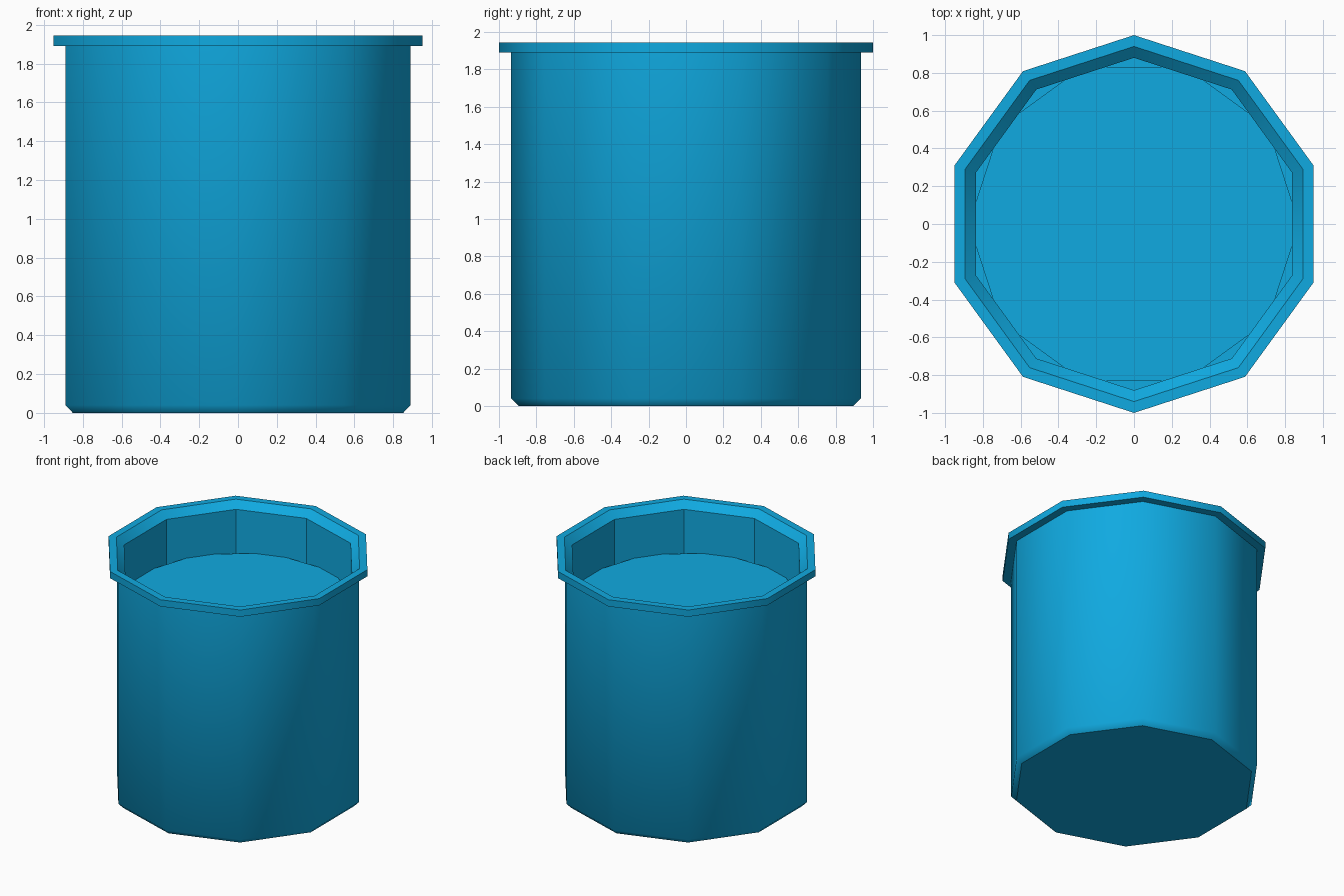
import bpy
import bmesh
from math import pi, cos, sin

cube = bpy.data.objects.get("Cube")
if cube:
    bpy.data.objects.remove(cube)

SIDES = 10

blue = bpy.data.materials.new("bright blue")
blue.use_nodes = True
colour = (0.005, 0.40, 0.75, 1)
blue.diffuse_color = colour
blue.node_tree.nodes["Principled BSDF"].inputs["Base Color"].default_value = colour


def lathe(name, profile, smooth_bands=(), soft_rings=(), turn=pi / 2):
    """Sweep (radius, z) points round a decagon and cap both ends."""
    bm = bmesh.new()
    rings = []
    for r, z in profile:
        angles = [turn + 2 * pi * i / SIDES for i in range(SIDES)]
        rings.append([bm.verts.new((r * cos(a), r * sin(a), z)) for a in angles])
    for k in range(len(rings) - 1):
        low, high = rings[k], rings[k + 1]
        for i in range(SIDES):
            j = (i + 1) % SIDES
            face = bm.faces.new((low[i], low[j], high[j], high[i]))
            face.smooth = k in smooth_bands
    bm.faces.new(rings[0][::-1])
    bm.faces.new(rings[-1])
    # Keep rings crisp unless they are listed as soft
    for k, ring in enumerate(rings):
        for i in range(SIDES):
            edge = bm.edges.get((ring[i], ring[(i + 1) % SIDES]))
            edge.smooth = k in soft_rings
    bmesh.ops.recalc_face_normals(bm, faces=bm.faces)
    mesh = bpy.data.meshes.new(name)
    bm.to_mesh(mesh)
    bm.free()
    mesh.materials.append(blue)
    obj = bpy.data.objects.new(name, mesh)
    bpy.context.collection.objects.link(obj)
    return obj


# Pot shell: chamfered foot, wall, overhanging rim, chamfered lip, hollow inside
lathe("pot_shell", [
    (0.895, 0), (0.935, 0.04),
    (0.935, 1.89), (1.0, 1.89),
    (1.0, 1.945), (0.94, 1.945),
    (0.88, 1.89), (0.88, 0.06),
], smooth_bands=(0, 1, 3, 5), soft_rings=(1,))

# Filling: decagon turned half a step, its flats cutting across the wall corners
lathe("filling", [(0.875, 0.05), (0.875, 1.55)], turn=pi / 2 + pi / SIDES)
